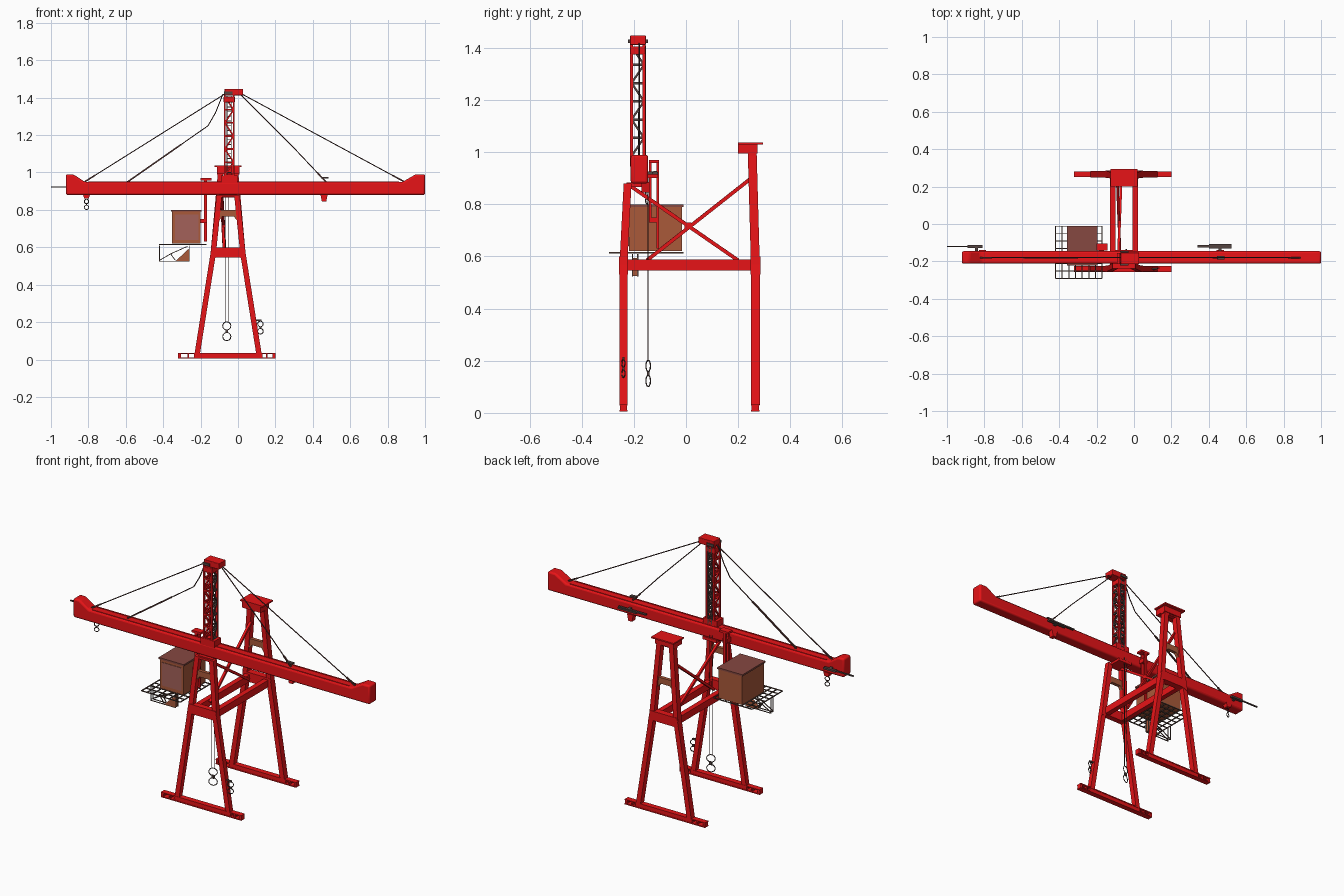
import bpy, bmesh, math
from mathutils import Vector, Matrix

if "Cube" in bpy.data.objects:
    bpy.data.objects.remove(bpy.data.objects["Cube"])


def material(name, rgb):
    m = bpy.data.materials.new(name)
    m.use_nodes = True
    m.diffuse_color = (*rgb, 1)
    m.node_tree.nodes["Principled BSDF"].inputs["Base Color"].default_value = (*rgb, 1)
    return m


RED = material("crane red", (0.84, 0.007, 0.009))
BROWN = material("rusty brown", (0.4, 0.1, 0.042))
MAUVE = material("faded panel", (0.37, 0.12, 0.1))
ROOF = material("roof brown", (0.24, 0.065, 0.053))
STEEL = material("warm grey steel", (0.09, 0.058, 0.053))
ROPE = material("dark rope", (0.075, 0.03, 0.027))
MESH = material("rusty mesh", (0.11, 0.065, 0.052))


def box(bm, lo, hi):
    lo, hi = Vector(lo), Vector(hi)
    size = hi - lo
    bmesh.ops.create_cube(bm, size=1, matrix=Matrix.Translation((lo + hi) / 2) @ Matrix.Diagonal((*size, 1)))


def bar(bm, p, q, w):
    """Square bar from p to q."""
    p, q = Vector(p), Vector(q)
    axis = q - p
    turn = axis.to_track_quat('Z', 'Y').to_matrix().to_4x4()
    bmesh.ops.create_cube(bm, size=1, matrix=Matrix.Translation((p + q) / 2) @ turn
                          @ Matrix.Diagonal((w, w, axis.length, 1)))


def leg(bm, path, w, d):
    """Upright with level cross-sections through every point of the path."""
    rings = []
    for x, y, z in path:
        rings.append([bm.verts.new((x + a * w / 2, y + b * d / 2, z))
                      for a, b in ((-1, -1), (1, -1), (1, 1), (-1, 1))])
    bm.faces.new(rings[0][::-1])
    bm.faces.new(rings[-1])
    for r, s in zip(rings, rings[1:]):
        for i in range(4):
            j = (i + 1) % 4
            bm.faces.new((r[i], r[j], s[j], s[i]))


def prism(bm, pts, y0, y1):
    """Outline in x and z, extruded along y."""
    f = bm.faces.new([bm.verts.new((x, y0, z)) for x, z in pts])
    new = bmesh.ops.extrude_face_region(bm, geom=[f])["geom"]
    bmesh.ops.translate(bm, vec=(0, y1 - y0, 0), verts=[v for v in new if isinstance(v, bmesh.types.BMVert)])


def finish(bm, name, mat, bevel=0):
    bmesh.ops.recalc_face_normals(bm, faces=bm.faces)
    me = bpy.data.meshes.new(name)
    bm.to_mesh(me)
    bm.free()
    me.materials.append(mat)
    ob = bpy.data.objects.new(name, me)
    bpy.context.collection.objects.link(ob)
    if bevel:
        mod = ob.modifiers.new("soft edges", 'BEVEL')
        mod.width, mod.segments = bevel, 3
    return ob


def wire(name, pts, r, mat, closed=False):
    cu = bpy.data.curves.new(name, 'CURVE')
    cu.dimensions = '3D'
    cu.bevel_depth, cu.bevel_resolution, cu.use_fill_caps = r, 1, True
    sp = cu.splines.new('POLY')
    sp.points.add(len(pts) - 1)
    for p, c in zip(sp.points, pts):
        p.co = (*c, 1)
    sp.use_cyclic_u = closed
    cu.materials.append(mat)
    bpy.context.collection.objects.link(bpy.data.objects.new(name, cu))


def hook(name, x, y, z, r):
    """Two rings joined by a small block."""
    for n, dz in (("upper", 0), ("lower", -2.6 * r)):
        turns = [math.tau * i / 12 for i in range(12)]
        wire(f"{name}_{n}_ring", [(x + r * math.cos(t), y + r * 0.4 * math.cos(t), z + dz + r * math.sin(t))
                                  for t in turns], 0.0025, STEEL, True)
    bm = bmesh.new()
    box(bm, (x - r / 3, y - r / 4, z - 1.7 * r), (x + r / 3, y + r / 4, z - 0.9 * r))
    finish(bm, name + "_block", STEEL)


CX = -0.053  # middle plane of the portal

# Portal frames
for name, y, top, lean in (("front", -0.24, 0.88, 0.016), ("back", 0.266, 1.0, -0.012)):
    depth = 0.03 if name == "front" else 0.034
    bm = bmesh.new()
    for s in (-1, 1):
        leg(bm, [(CX + s * 0.165, y, 0.03), (CX + s * 0.079, y, 0.57),
                 (CX + s * (0.047 if top < 0.9 else 0.04), y + lean, top)], 0.029, depth)
    finish(bm, name + "_legs", RED)

    bm = bmesh.new()
    prism(bm, [(CX - 0.10, 0.53), (CX - 0.065, 0.545), (CX + 0.065, 0.545), (CX + 0.10, 0.53),
               (CX + 0.088, 0.6), (CX - 0.088, 0.6)], y - depth / 2 - 0.002, y + depth / 2 + 0.002)
    box(bm, (CX - 0.06, y + lean - 0.013, top - 0.012), (CX + 0.06, y + lean + 0.013, top))
    finish(bm, name + "_crossbeams", RED)

    # Arched tie below the head
    bm = bmesh.new()
    ya = y + lean * 0.7
    prism(bm, [(CX - 0.058, 0.73), (CX - 0.03, 0.765), (CX + 0.03, 0.765), (CX + 0.058, 0.73),
               (CX + 0.052, 0.80), (CX - 0.052, 0.80)], ya - 0.01, ya + 0.01)
    finish(bm, name + "_arch_tie", BROWN)

    # Ground beam with open ends
    bm = bmesh.new()
    for z in (0.005, 0.029):
        box(bm, (-0.32, y - 0.016, z), (0.2, y + 0.016, z + 0.006))
    for a, b in ((-0.32, -0.305), (-0.27, -0.262), (-0.235, 0.13), (0.15, 0.158), (0.185, 0.2)):
        box(bm, (a, y - 0.014, 0.008), (b, y + 0.014, 0.032))
    finish(bm, name + "_ground_beam", RED)

# Head of the taller frame
bm = bmesh.new()
box(bm, (CX - 0.06, 0.2, 0.995), (CX + 0.06, 0.275, 1.03))
box(bm, (CX - 0.073, 0.2, 1.03), (CX + 0.073, 0.295, 1.038))
finish(bm, "back_frame_head", RED)

# Side beams and diagonal bracing
bm = bmesh.new()
for s in (-1, 1):
    box(bm, (CX + s * 0.06 - 0.015, -0.228, 0.547), (CX + s * 0.06 + 0.015, 0.252, 0.588))
finish(bm, "side_beams", RED)
bm = bmesh.new()
bar(bm, (-0.085, -0.22, 0.875), (-0.07, 0.2, 0.585), 0.014)
bar(bm, (-0.075, -0.15, 0.585), (-0.09, 0.25, 0.9), 0.014)
box(bm, (-0.085, -0.005, 0.705), (-0.07, 0.02, 0.73))
finish(bm, "diagonal_braces", RED)

# Main girder with raised ends
bm = bmesh.new()
prism(bm, [(-0.92, 0.88), (1.0, 0.88), (1.0, 0.99), (0.95, 0.99), (0.88, 0.95),
           (-0.82, 0.95), (-0.88, 0.99), (-0.92, 0.99)], -0.212, -0.145)
girder = finish(bm, "main_girder", RED, 0.01)
bm = bmesh.new()
for y in (-0.2, -0.157):
    box(bm, (-0.8, y - 0.003, 0.948), (0.86, y + 0.003, 0.953))
finish(bm, "girder_rails", RED)
bm = bmesh.new()
box(bm, (CX - 0.045, -0.228, 0.866), (CX + 0.045, -0.14, 0.883))
finish(bm, "girder_seat", RED)

# Lattice tower: painted front and right faces, bare steel on the other two
TX, TY, H = -0.047, -0.185, 0.024
corners = [(TX + a * H, TY + b * H) for a, b in ((-1, -1), (1, -1), (1, 1), (-1, 1))]
bm = bmesh.new()
box(bm, (TX - 0.045, TY - 0.03, 0.945), (TX + 0.045, TY + 0.03, 0.985))
for x, y in corners:
    box(bm, (x - 0.005, y - 0.005, 0.95), (x + 0.005, y + 0.005, 1.42))
finish(bm, "tower_posts", RED)
painted, bare = bmesh.new(), bmesh.new()
bays = 6
step = 0.42 / bays
for k in range(bays):
    z = 0.985 + k * step
    for i in range(4):
        lattice = bare if i in (1, 2) else painted
        p, q = corners[i], corners[(i + 1) % 4]
        bar(lattice, (*p, z), (*q, z), 0.009)
        if (k + i // 2) % 2:
            p, q = q, p
        bar(lattice, (*p, z), (*q, z + step), 0.008)
finish(painted, "tower_painted_lattice", RED)
# Ladder up the back of the tower
for s in (-1, 1):
    bar(bare, (TX + s * 0.011, TY + H + 0.006, 0.96), (TX + s * 0.011, TY + H + 0.006, 1.41), 0.005)
for k in range(18):
    z = 0.975 + k * 0.025
    bar(bare, (TX - 0.011, TY + H + 0.006, z), (TX + 0.011, TY + H + 0.006, z), 0.004)
finish(bare, "tower_steel_lattice", STEEL)
bm = bmesh.new()
box(bm, (-0.072, -0.215, 1.412), (0.028, -0.153, 1.447))
box(bm, (TX - 0.03, TY - 0.03, 1.375), (TX + 0.03, TY + 0.03, 1.405))
finish(bm, "tower_cap", RED, 0.003)
bm = bmesh.new()
for y in (-0.219, -0.149):
    box(bm, (-0.075, y - 0.004, 1.418), (-0.03, y + 0.004, 1.432))
finish(bm, "cap_pulleys", STEEL)

# Stay cables and their anchors
stays = {"outer_right": [(-0.07, 1.42), (-0.82, 0.95)],
         "inner_right": [(-0.08, 1.42), (-0.12, 1.32), (-0.16, 1.25), (-0.59, 0.95)],
         "inner_left": [(0.01, 1.42), (0.3, 1.13), (0.47, 0.95)],
         "outer_left": [(0.02, 1.42), (0.89, 0.95)]}
for name, pts in stays.items():
    wire(name + "_stay", [(x, -0.18, z) for x, z in pts], 0.003, ROPE)
    (x0, z0), (x1, z1) = pts[-2:]
    reach = 0.35 if name == "inner_right" else 0.07
    t = reach / math.hypot(x1 - x0, z1 - z0)
    bm = bmesh.new()
    bar(bm, (x1, -0.18, z1), (x1 + (x0 - x1) * t, -0.18, z1 + (z0 - z1) * t), 0.008)
    finish(bm, name + "_anchor", ROPE)

# Trolley arms along the girder
bm = bmesh.new()
bar(bm, (-1.0, -0.12, 0.922), (-0.82, -0.12, 0.922), 0.007)
box(bm, (-0.89, -0.128, 0.915), (-0.81, -0.112, 0.926))
box(bm, (-0.85, -0.147, 0.915), (-0.835, -0.12, 0.925))
box(bm, (0.34, -0.125, 0.92), (0.52, -0.112, 0.927))
box(bm, (0.40, -0.13, 0.915), (0.52, -0.108, 0.924))
box(bm, (0.452, -0.147, 0.915), (0.468, -0.12, 0.925))
box(bm, (0.445, -0.19, 0.968), (0.485, -0.172, 0.977))
finish(bm, "trolley_arms", STEEL)
bm = bmesh.new()
for x, low in ((-0.81, 0.862), (0.46, 0.845)):
    prism(bm, [(x - 0.02, 0.885), (x - 0.012, low), (x + 0.012, low), (x + 0.02, 0.885)], -0.17, -0.14)
finish(bm, "trolley_blocks", RED)

# Hoist ropes and hooks
for x in (-0.068, -0.052):
    wire("hoist_rope", [(x, -0.145, 0.2), (x, -0.145, 0.9)], 0.002, ROPE)
hook("main_hook", -0.06, -0.145, 0.18, 0.022)
hook("end_hook", -0.81, -0.15, 0.845, 0.012)
hook("leg_hook", 0.12, -0.24, 0.19, 0.015)
bm = bmesh.new()
bar(bm, (0.07, -0.24, 0.21), (0.125, -0.24, 0.21), 0.008)
finish(bm, "leg_hook_arm", STEEL)

# Operator cabin
bm = bmesh.new()
box(bm, (-0.352, -0.218, 0.62), (-0.2, -0.015, 0.792))
finish(bm, "cabin_body", BROWN)
bm = bmesh.new()
box(bm, (-0.358, -0.223, 0.79), (-0.195, -0.01, 0.8))
finish(bm, "cabin_roof", ROOF)
bm = bmesh.new()
box(bm, (-0.338, -0.221, 0.64), (-0.212, -0.217, 0.775))
finish(bm, "cabin_front_panel", MAUVE)

# Mesh platform and the ladder frame below it
bm = bmesh.new()
for i in range(8):
    x = -0.42 + 0.25 * i / 7
    bar(bm, (x, -0.292, 0.614), (x, -0.012, 0.614), 0.005)
    y = -0.292 + 0.28 * i / 7
    bar(bm, (-0.42, y, 0.614), (-0.17, y, 0.614), 0.005)
path = [(-0.42, 0.61), (-0.42, 0.525), (-0.26, 0.525), (-0.26, 0.61)]
for y in (-0.205, -0.185):
    for (xa, za), (xb, zb) in zip(path, path[1:]):
        bar(bm, (xa, y, za), (xb, y, zb), 0.004)
    # Rising zigzag between the hangers
    bar(bm, (-0.42, y, 0.53), (-0.36, y, 0.565), 0.004)
    bar(bm, (-0.36, y, 0.565), (-0.335, y, 0.53), 0.004)
    bar(bm, (-0.36, y, 0.565), (-0.27, y, 0.605), 0.004)
finish(bm, "platform_mesh", MESH)
bm = bmesh.new()
prism(bm, [(-0.335, 0.525), (-0.26, 0.525), (-0.26, 0.595)], -0.207, -0.183)
finish(bm, "platform_gusset", BROWN)

# Cabin hanger
bm = bmesh.new()
for y in (-0.137, -0.109):
    leg(bm, [(-0.175, y, 0.63 if y > -0.12 else 0.73), (-0.175, y, 0.97)], 0.016, 0.01)
box(bm, (-0.2, -0.142, 0.958), (-0.142, -0.104, 0.97))
box(bm, (-0.2, -0.137, 0.73), (-0.167, -0.109, 0.75))
box(bm, (-0.19, -0.15, 0.9), (-0.16, -0.11, 0.925))
finish(bm, "cabin_hanger", RED)

bpy.ops.object.select_all(action='DESELECT')
girder.select_set(True)
bpy.context.view_layer.objects.active = girder
bpy.ops.object.shade_smooth_by_angle()
